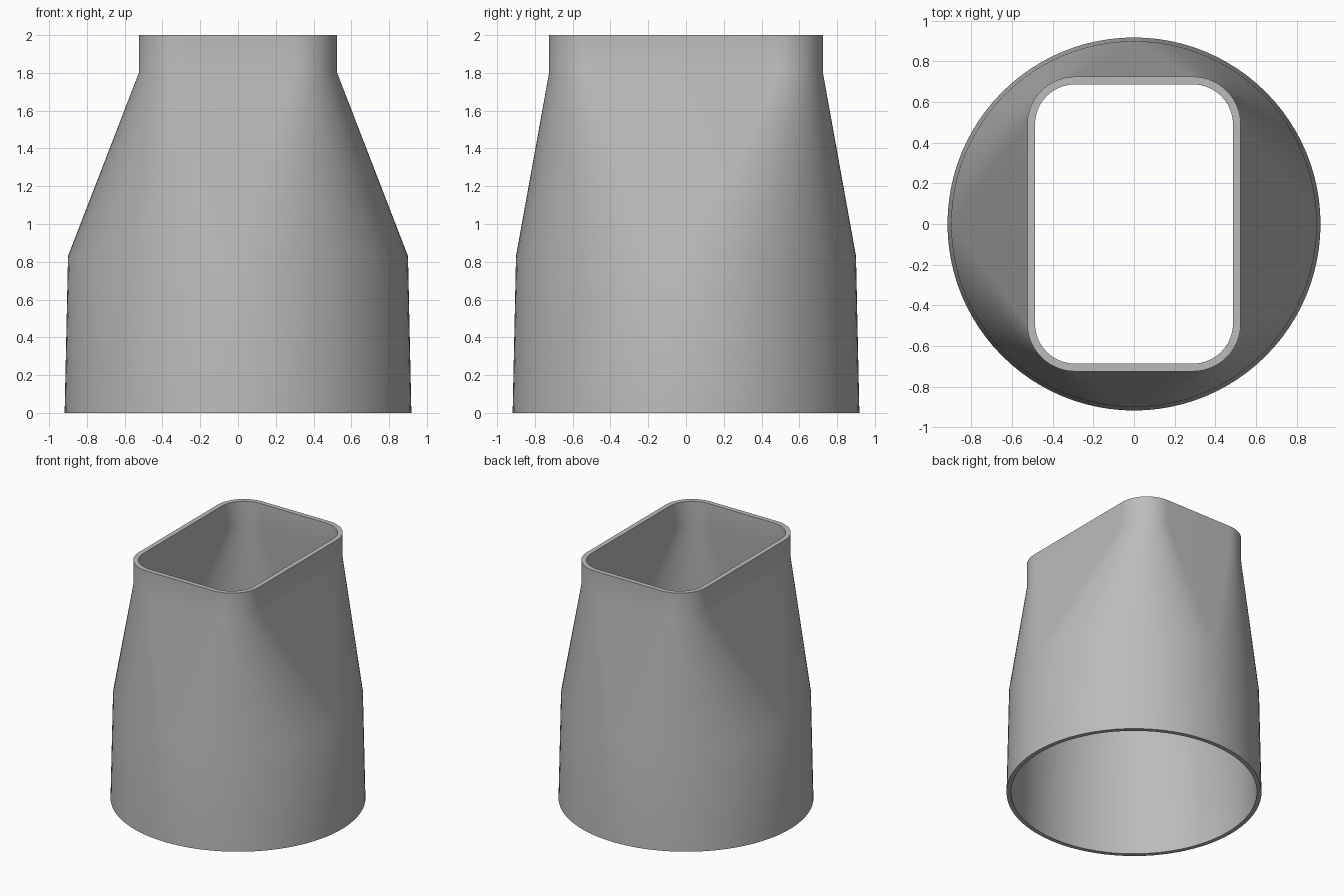
import bpy
import bmesh
from math import cos, sin, pi, radians

cube = bpy.data.objects.get("Cube")
if cube:
    bpy.data.objects.remove(cube, do_unlink=True)

STEPS = 24  # segments per corner


def ring(half_x, half_y, radius, z):
    """Rounded rectangle; equal halves and radius give a circle."""
    points = []
    for quarter, (sx, sy) in enumerate([(1, 1), (-1, 1), (-1, -1), (1, -1)]):
        for i in range(STEPS + 1):
            a = (quarter + i / STEPS) * pi / 2
            points.append((sx * (half_x - radius) + radius * cos(a),
                           sy * (half_y - radius) + radius * sin(a), z))
    return points


def circle(radius, z):
    return ring(radius, radius, radius, z)


# Closed wall section: up the outside, over the rim, down the inside
sections = [
    circle(0.918, 0),
    circle(0.9, 0.83),
    ring(0.525, 0.725, 0.235, 1.8),
    ring(0.525, 0.725, 0.235, 2),
    ring(0.487, 0.687, 0.197, 2),
    ring(0.487, 0.687, 0.197, 1.8),
    circle(0.862, 0.83),
    circle(0.885, 0),
]

bm = bmesh.new()
loops = [[bm.verts.new(p) for p in section] for section in sections]
for k, low in enumerate(loops):
    high = loops[(k + 1) % len(loops)]
    for i in range(len(low)):
        j = (i + 1) % len(low)
        bm.faces.new((low[i], low[j], high[j], high[i]))

# Repeated circle points collapse, leaving flat triangles on the four sides
bmesh.ops.remove_doubles(bm, verts=bm.verts, dist=0.0001)
bmesh.ops.recalc_face_normals(bm, faces=bm.faces)
mesh = bpy.data.meshes.new("duct_adapter")
bm.to_mesh(mesh)
bm.free()

adapter = bpy.data.objects.new("duct_adapter", mesh)
bpy.context.collection.objects.link(adapter)

# Plain grey finish
grey = bpy.data.materials.new("plain_grey")
grey.use_nodes = True
colour = (0.5, 0.5, 0.5, 1)
grey.diffuse_color = colour
grey.node_tree.nodes["Principled BSDF"].inputs["Base Color"].default_value = colour
mesh.materials.append(grey)

bpy.ops.object.select_all(action="DESELECT")
adapter.select_set(True)
bpy.context.view_layer.objects.active = adapter
bpy.ops.object.shade_smooth_by_angle(angle=radians(30))
